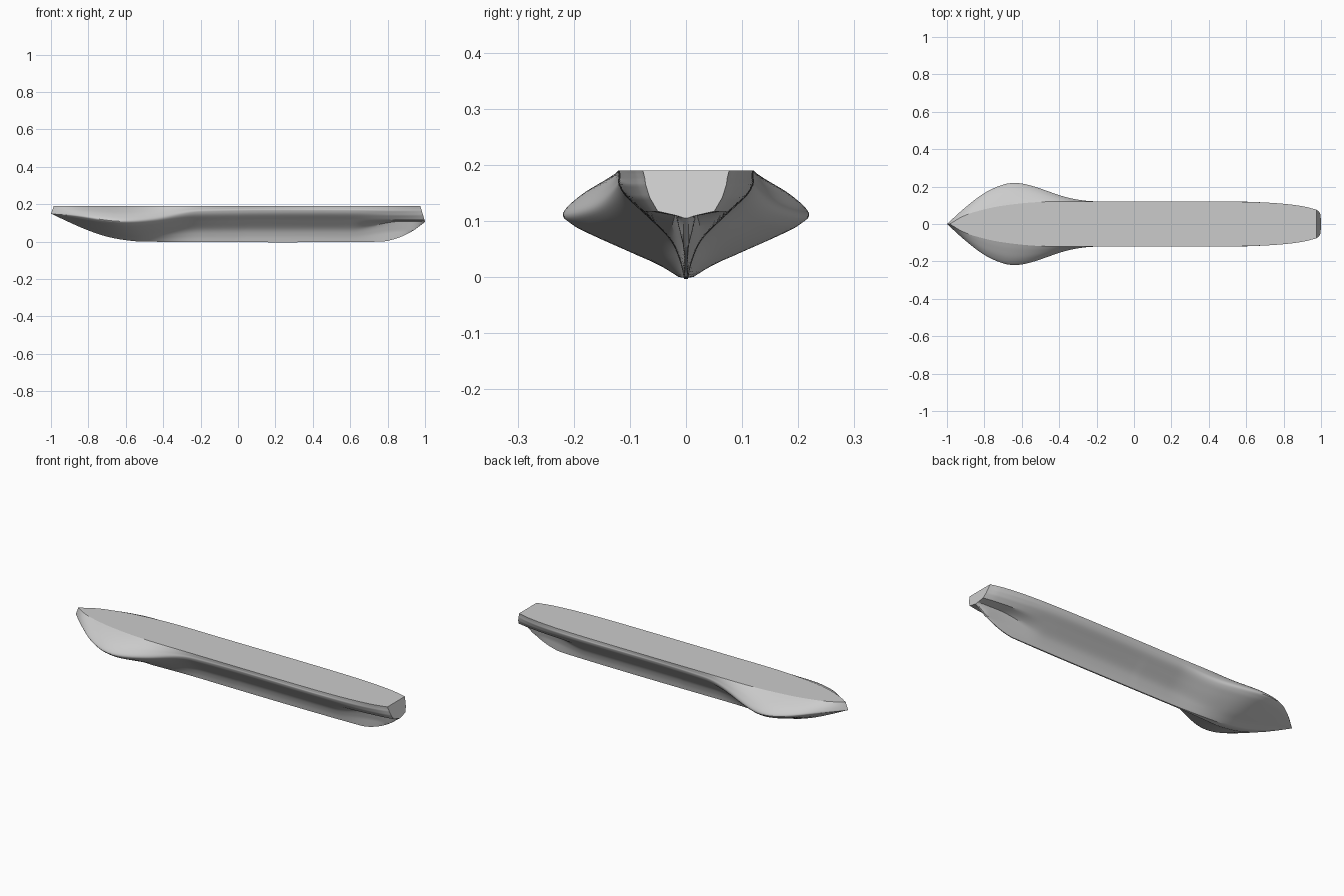
import bpy
import bmesh
import math

DECK_Z = 0.19
STEPS = 5          # subdivisions between section control points
STATIONS = 110     # cross-sections from bow to stern


def curve(points):
    """Smooth function through (x, value) points."""
    def slope(i):
        a, b = points[max(i - 1, 0)], points[min(i + 1, len(points) - 1)]
        return (b[1] - a[1]) / (b[0] - a[0])

    def value(x):
        i = 0
        while i < len(points) - 2 and x > points[i + 1][0]:
            i += 1
        (xa, va), (xb, vb) = points[i], points[i + 1]
        span = xb - xa
        t = min(max((x - xa) / span, 0), 1)
        return (va * (1 + 2 * t) * (1 - t) ** 2 + slope(i) * span * t * (1 - t) ** 2
                + vb * t * t * (3 - 2 * t) - slope(i + 1) * span * t * t * (1 - t))
    return value


def ramp(x, start, end):
    t = min(max((x - start) / (end - start), 0), 1)
    return t * t * (3 - 2 * t)


def mix(a, b, t):
    return a + (b - a) * t


def mix_profile(p, q, t):
    return [(mix(a, c, t), mix(b, d, t)) for (a, b), (c, d) in zip(p, q)]


# Lines of the hull along its length
deck_half = curve([(-1, 0), (-.94, .033), (-.86, .062), (-.72, .095), (-.5, .118),
                   (-.2, .12), (.5, .12), (.75, .112), (.93, .092), (1, .077)])
widest_half = curve([(-1, 0), (-.9, .09), (-.8, .165), (-.7, .21), (-.63, .219),
                     (-.55, .205), (-.35, .14), (-.2, .12), (.5, .12),
                     (.75, .111), (.93, .088), (1, .072)])
widest_z = curve([(-1, .15), (-.88, .143), (-.64, .114), (-.45, .122), (-.2, .16), (1, .165)])
keel_z = curve([(-1, .15), (-.9, .103), (-.8, .06), (-.7, .027), (-.6, .008), (-.5, 0),
                (.76, 0), (.85, .018), (.93, .055), (1, .105)])

# Section shapes below the widest line: (width share, height share)
bulged = [(1, 1), (.93, .81), (.77, .63), (.44, .33), (.25, .17), (.08, 0)]
wineglass = [(1, 1), (.9, .87), (.6, .67), (.25, .42), (.1, .2), (.03, 0)]
flat_run = [(1, 1), (.9, .86), (.7, .71), (.2, .66), (.06, .35), (.02, 0)]
# Topside flare above the widest line
flare = [(0, 1), (.3, .79), (.71, .43)]


def section(s):
    """Half section at station s as (y, z) points from deck edge to keel."""
    d, b, zb, k = deck_half(s), widest_half(s), widest_z(s), keel_z(s)
    stern = ramp(s, .6, .88)
    lower = mix_profile(bulged, wineglass, ramp(s, -.62, -.2))
    lower = mix_profile(lower, flat_run, stern)
    pts = [(mix(d, b, f), mix(zb, DECK_Z, h)) for f, h in flare]
    for w, h in lower:
        z = mix(k, zb, h) if s < 0 else max(zb * h, k + .01 * w)
        pts.append((b * w, z))
    pts[-1] = (pts[-1][0], k)
    out = []
    for i in range(len(pts) - 1):
        a, p, q, e = pts[max(i - 1, 0)], pts[i], pts[i + 1], pts[min(i + 2, len(pts) - 1)]
        for j in range(STEPS):
            t = j / STEPS
            point = []
            for c in range(2):
                smooth = .5 * (2 * p[c] + (q[c] - a[c]) * t
                               + (2 * a[c] - 5 * p[c] + 4 * q[c] - e[c]) * t * t
                               + (3 * p[c] - a[c] - 3 * q[c] + e[c]) * t ** 3)
                point.append(mix(smooth, mix(p[c], q[c], t), stern))
            out.append((max(point[0], 0), max(point[1], k)))
    return out + [pts[-1], (0, k)]


def raked_x(s, z):
    """Lean the stem and the transom."""
    bow = .015 * max(z - .15, 0) / .04 * ramp(s, -.85, -1)
    aft = .025 * max(z - .108, 0) / .082 * ramp(s, .85, 1)
    return s + bow - aft


# Hull shell: mirrored sections lofted bow to stern
bm = bmesh.new()
rings = []
for n in range(STATIONS + 1):
    s = -math.cos(math.pi * n / STATIONS) * .5 + (n / STATIONS - .5)
    half = section(s)
    ring = [(y, z) for y, z in half] + [(-y, z) for y, z in reversed(half[:-1])]
    rings.append([bm.verts.new((raked_x(s, z), y, z)) for y, z in ring])
for r, q in zip(rings, rings[1:]):
    for i in range(len(r) - 1):
        bm.faces.new((r[i], r[i + 1], q[i + 1], q[i]))
    # Flat deck strip
    bm.faces.new((r[-1], r[0], q[0], q[-1]))
# Transom
bm.faces.new(rings[-1])
bmesh.ops.remove_doubles(bm, verts=bm.verts, dist=.0002)
bmesh.ops.recalc_face_normals(bm, faces=bm.faces)
mesh = bpy.data.meshes.new("hull")
bm.to_mesh(mesh)
bm.free()

default = bpy.data.objects.get("Cube")
if default:
    bpy.data.objects.remove(default, do_unlink=True)

hull = bpy.data.objects.new("hull", mesh)
bpy.context.collection.objects.link(hull)

grey = bpy.data.materials.new("hull grey")
grey.use_nodes = True
colour = (.6, .6, .6, 1)
grey.diffuse_color = colour
grey.node_tree.nodes["Principled BSDF"].inputs["Base Color"].default_value = colour
mesh.materials.append(grey)

# Smooth sides, crisp chines, flat deck and transom
bpy.ops.object.select_all(action="DESELECT")
hull.select_set(True)
bpy.context.view_layer.objects.active = hull
bpy.ops.object.shade_smooth_by_angle(angle=math.radians(30))
for face in mesh.polygons:
    if face.normal.z > .99 or (face.normal.x > .9 and face.center.x > .95):
        face.use_smooth = False
